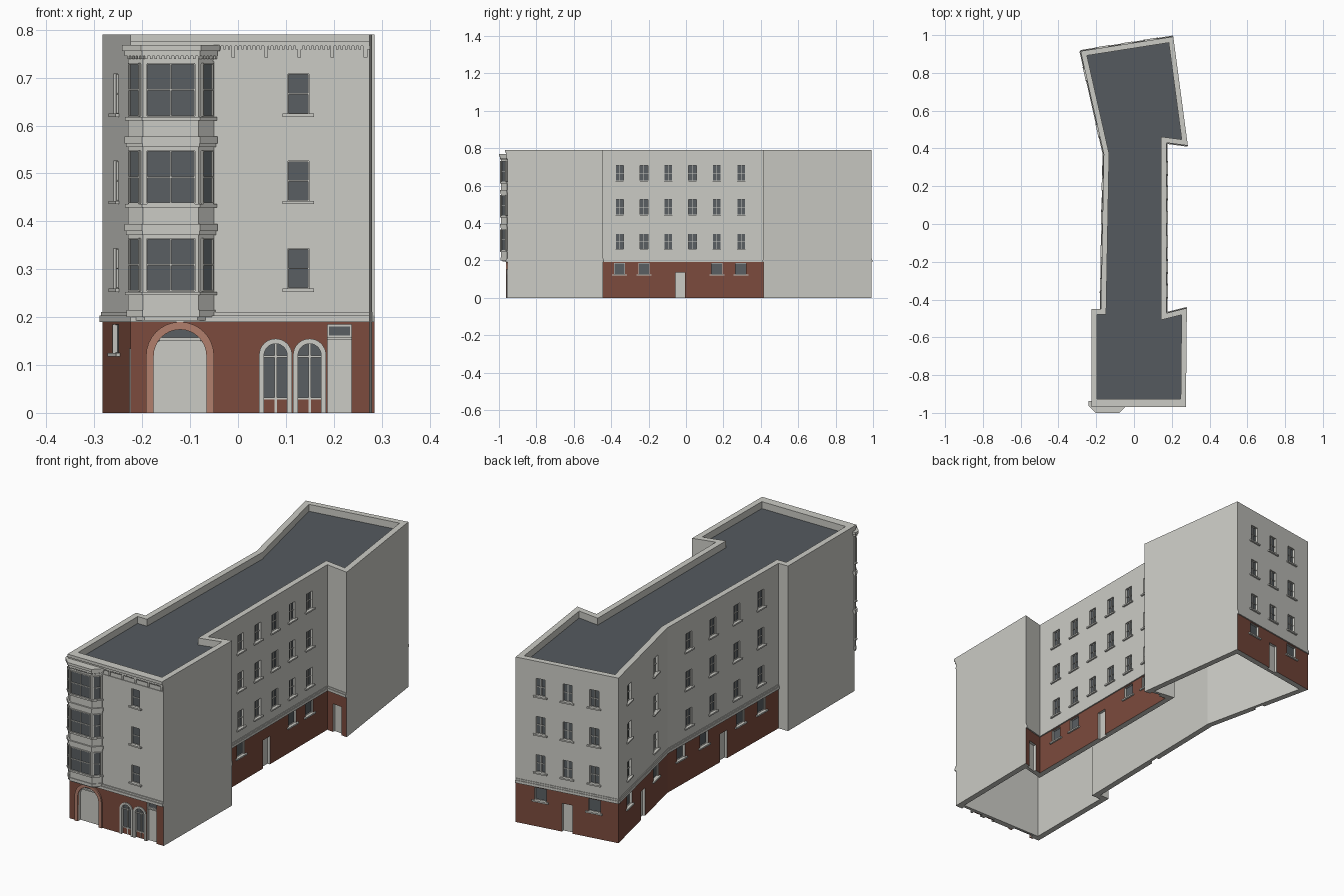
import bpy, bmesh, math
from mathutils import Matrix, Vector

if "Cube" in bpy.data.objects:
    bpy.data.objects.remove(bpy.data.objects["Cube"])


def material(name, rgb):
    m = bpy.data.materials.new(name)
    m.use_nodes = True
    m.diffuse_color = (*rgb, 1)
    m.node_tree.nodes["Principled BSDF"].inputs["Base Color"].default_value = (*rgb, 1)
    return m


CREAM = material("cream_render", (0.6, 0.6, 0.56))
BRICK = material("red_brick", (0.2, 0.07, 0.047))
CLAY = material("terracotta", (0.44, 0.21, 0.15))
GLASS = material("dark_glass", (0.1, 0.113, 0.122))
ROOF = material("slate_roof", (0.09, 0.102, 0.114))

parts = {}


def part(name, mat):
    return parts.setdefault(name, (bmesh.new(), mat))[0]


def prism(bm, m, pts, y0, y1):
    """Extrude an x-z outline from depth y0 to y1 in the wall frame m."""
    a = [bm.verts.new(m @ Vector((x, y0, z))) for x, z in pts]
    b = [bm.verts.new(m @ Vector((x, y1, z))) for x, z in pts]
    bm.faces.new(a)
    bm.faces.new(b[::-1])
    for i in range(len(a)):
        j = (i + 1) % len(a)
        bm.faces.new((a[j], a[i], b[i], b[j]))


def box(bm, m, x0, x1, y0, y1, z0, z1):
    prism(bm, m, [(x0, z0), (x1, z0), (x1, z1), (x0, z1)], y0, y1)


def slab(bm, plan, z0, z1):
    flat = Matrix(((1, 0, 0, 0), (0, 0, 1, 0), (0, 1, 0, 0), (0, 0, 0, 1)))
    prism(bm, flat, plan, z0, z1)


def frame(p, q):
    """Wall frame: x along the wall, negative y outward, z up."""
    e = (Vector(q) - Vector(p)).normalized()
    return Matrix(((e.x, -e.y, 0, p[0]), (e.y, e.x, 0, p[1]), (0, 0, 1, 0), (0, 0, 0, 1)))


def offset(poly, d):
    """Mitred inset of a counter-clockwise outline; negative d grows it."""
    out = []
    for i, p in enumerate(poly):
        p, a, b = Vector(p), Vector(poly[i - 1]), Vector(poly[(i + 1) % len(poly)])
        e, f = (p - a).normalized(), (b - p).normalized()
        n, k = Vector((-e.y, e.x)), Vector((-f.y, f.x))
        out.append(tuple(p + (n + k) * d / (1 + n.dot(k))))
    return out


def arch(c, r, top, base=0.0, n=16):
    pts = [(c + r, base)]
    for i in range(n + 1):
        t = math.pi * i / n
        pts.append((c + r * math.cos(t), top - r + r * math.sin(t)))
    return pts + [(c - r, base)]


def arch_ring(bm, m, c, r0, r1, top, y0, y1):
    inner, outer = arch(c, r0, top - r1 + r0), arch(c, r1, top)
    for i in range(len(inner) - 1):
        prism(bm, m, [inner[i], outer[i], outer[i + 1], inner[i + 1]], y0, y1)


def window(m, u, w, z0, z1, cols=2, rows=2, depth=0.01, sill=True):
    """Glazed sash; a positive depth recesses it into the shell."""
    x0, x1 = u - w / 2, u + w / 2
    if depth > 0:
        box(part("cutter", CREAM), m, x0, x1, -0.02, depth + 0.002, z0, z1)
    box(part("window_glass", GLASS), m, x0, x1, depth, depth + 0.004, z0, z1)
    bars, b = part("window_bars", CREAM), 0.0015
    for i in range(cols + 1):
        x = x0 + w * i / cols
        box(bars, m, x - b, x + b, depth - 0.004, depth + 0.001, z0, z1)
    for i in range(rows + 1):
        z = z0 + (z1 - z0) * i / rows
        box(bars, m, x0, x1, depth - 0.004, depth + 0.001, z - b, z + b)
    if sill:
        box(part("window_sills", CREAM), m, x0 - 0.011, x1 + 0.011, -0.008, 0.004, z0 - 0.007, z0)


def door(m, u, w=0.05, h=0.135):
    box(part("cutter", CREAM), m, u - w / 2, u + w / 2, -0.02, 0.016, -0.01, h)
    box(part("doors", CREAM), m, u - w / 2, u + w / 2, 0.013, 0.018, 0, h)


# Building shell: footprint, wall thickness, brick base on the street and yard walls
TOP, BASE, THICK = 0.79, 0.19, 0.028
plan = [(-0.225, -0.955), (0.275, -0.955), (0.28, -0.445), (0.172, -0.472), (0.172, 0.43),
        (0.285, 0.415), (0.208, 0.992), (-0.283, 0.915), (-0.16, 0.37), (-0.175, -0.45),
        (-0.225, -0.45)]
brick_walls = (0, 2, 3, 4, 6, 7, 8)
N = len(plan)
walls = [(plan[i], plan[(i + 1) % N]) for i in range(N)]
inner = offset(plan, THICK)
shell = part("building_shell", CREAM)
rings = [[shell.verts.new((x, y, z)) for x, y in loop]
         for loop, z in ((plan, 0), (plan, BASE), (plan, TOP), (inner, TOP), (inner, 0))]
for k in range(5):
    lo, hi = rings[k], rings[(k + 1) % 5]
    for i in range(N):
        j = (i + 1) % N
        f = shell.faces.new((lo[i], lo[j], hi[j], hi[i]))
        f.material_index = int(k == 0 and i in brick_walls)
slab(part("flat_roof", ROOF), offset(plan, THICK - 0.002), 0.75, 0.757)

# String course above the brick
for i in brick_walls:
    length = (Vector(walls[i][1]) - Vector(walls[i][0])).length
    out = 0.01 if i == 0 else 0.006
    box(part("string_course", CREAM), frame(*walls[i]), 0, length, -out, 0.004, BASE, 0.203)
    box(part("string_course", CREAM), frame(*walls[i]), 0, length, -out / 2, 0.004, 0.203, 0.211)

# Regular windows and doors: wall index, upper windows, ground windows, doors
floors = (0.26, 0.443, 0.625)
layout = {
    2: ((), (), (0.055,)),
    3: ([0.117 + 0.13 * i for i in range(6)], (0.117, 0.247, 0.637, 0.765), (0.442,)),
    4: ((), (), (0.058,)),
    6: ((0.12, 0.25, 0.38), (0.12, 0.38), (0.25,)),
    7: ((0.125, 0.43), (0.125, 0.43), (0.28,)),
    8: ([0.16 + 0.177 * i for i in range(4)], (0.1, 0.27, 0.54, 0.695), (0.415,)),
}
for i, (upper, ground, doors) in layout.items():
    m = frame(*walls[i])
    for u in upper:
        for z in floors:
            window(m, u, 0.044, z, z + 0.083)
    for u in ground:
        window(m, u, 0.058, 0.125, 0.185, cols=1, rows=1)
    for u in doors:
        door(m, u)

# Street front
front = Matrix.Translation((0, -0.955, 0))
for z in floors:
    window(front, 0.126, 0.044, z, z + 0.083, cols=1)

# Arched gateway
c, r = -0.121, 0.055
gate = arch(c, r, 0.174, -0.01)
prism(part("cutter", CREAM), front, gate, -0.02, 0.02)
prism(part("gate_fanlight", GLASS), front, arch(c, r, 0.174), 0.018, 0.022)
prism(part("gate_door", CREAM), front, [(x, max(0, min(z, 0.152))) for x, z in gate], 0.014, 0.019)
box(part("gate_door", CREAM), front, c - 0.045, c + 0.045, 0.008, 0.019, 0.151, 0.157)
arch_ring(part("gate_arch", CLAY), front, c, r, 0.071, 0.19, -0.007, 0.004)

# Pair of arched shop windows
for c in (0.0785, 0.1495):
    prism(part("cutter", CREAM), front, arch(c, 0.026, 0.146, -0.01), -0.02, 0.014)
    prism(part("arched_glass", GLASS), front, arch(c, 0.026, 0.146), 0.011, 0.016)
    box(part("arched_panels", BRICK), front, c - 0.026, c + 0.026, 0.008, 0.013, 0, 0.03)
    arch_ring(part("arched_frames", CREAM), front, c, 0.024, 0.0345, 0.155, -0.004, 0.012)
    bars = part("arched_bars", CREAM)
    box(bars, front, c - 0.0025, c + 0.0025, 0.006, 0.012, 0, 0.145)
    for z in (0.03, 0.118):
        box(bars, front, c - 0.025, c + 0.025, 0.006, 0.012, z - 0.002, z + 0.002)

# Side entrance with transom light
door(front, 0.212, 0.05, 0.185)
box(part("entrance_transom", GLASS), front, 0.19, 0.234, 0.011, 0.015, 0.162, 0.18)
box(part("entrance_frame", CREAM), front, 0.187, 0.237, 0.004, 0.015, 0.152, 0.158)

# Main cornice with dentils and brackets
cornice = part("cornice", CREAM)
for z0, z1, out in ((0.734, 0.738, 0.003), (0.766, 0.776, 0.007), (0.776, TOP, 0.013)):
    box(cornice, front, -0.225, 0.275, -out, 0.004, z0, z1)
for i in range(34):
    x = -0.04 + 0.0094 * i
    box(cornice, front, x, x + 0.005, -0.005, 0.004, 0.759, 0.766)
for i in range(5):
    x = -0.01 + 0.069 * i
    box(cornice, front, x - 0.004, x + 0.004, -0.006, 0.004, 0.742, 0.766)

# Canted bay: body, mouldings by height and growth, glazing on its three faces
bay = [(-0.23, -0.95), (-0.23, -0.956), (-0.198, -0.988), (-0.082, -0.988), (-0.05, -0.956), (-0.05, -0.95)]
body = part("bay_window", CREAM)
slab(body, bay, 0.205, 0.76)
mouldings = [(0.193, 0.2, -0.006), (0.2, 0.215, 0.003), (0.745, 0.756, 0.007), (0.756, 0.768, 0.012)]
for z in floors:
    mouldings.append((z - 0.014, z - 0.007, 0.006))
for z in floors[:2]:
    mouldings += [(z + 0.112, z + 0.12, 0.004), (z + 0.12, z + 0.134, 0.007)]
for z0, z1, grow in mouldings:
    slab(body, offset(bay, -grow), z0, z1)
for k, w, cols in ((1, 0.03, 1), (2, 0.1, 2), (3, 0.03, 1)):
    p, q = bay[k], bay[k + 1]
    m, mid = frame(p, q), (Vector(q) - Vector(p)).length / 2
    for z in floors:
        window(m, mid, w, z - 0.005, z + 0.104, cols, depth=-0.002, sill=False)
    for i in range(round(mid * 200)):
        x = 0.004 + 0.01 * i
        box(body, m, x, x + 0.005, -0.005, 0.002, 0.739, 0.746)

# Turn the collected parts into objects
objects = {}
for name, (bm, mat) in parts.items():
    bmesh.ops.recalc_face_normals(bm, faces=bm.faces)
    mesh = bpy.data.meshes.new(name)
    bm.to_mesh(mesh)
    bm.free()
    mesh.materials.append(mat)
    objects[name] = bpy.data.objects.new(name, mesh)
    bpy.context.collection.objects.link(objects[name])

# Cut the openings into the shell
building, cutter = objects["building_shell"], objects["cutter"]
building.data.materials.append(BRICK)
cutter.hide_render = True
mod = building.modifiers.new("openings", "BOOLEAN")
mod.operation, mod.solver, mod.object = "DIFFERENCE", "EXACT", cutter
bpy.context.view_layer.update()
cut = building.evaluated_get(bpy.context.evaluated_depsgraph_get())
building.data = bpy.data.meshes.new_from_object(cut)
building.modifiers.clear()
bpy.data.objects.remove(cutter)
